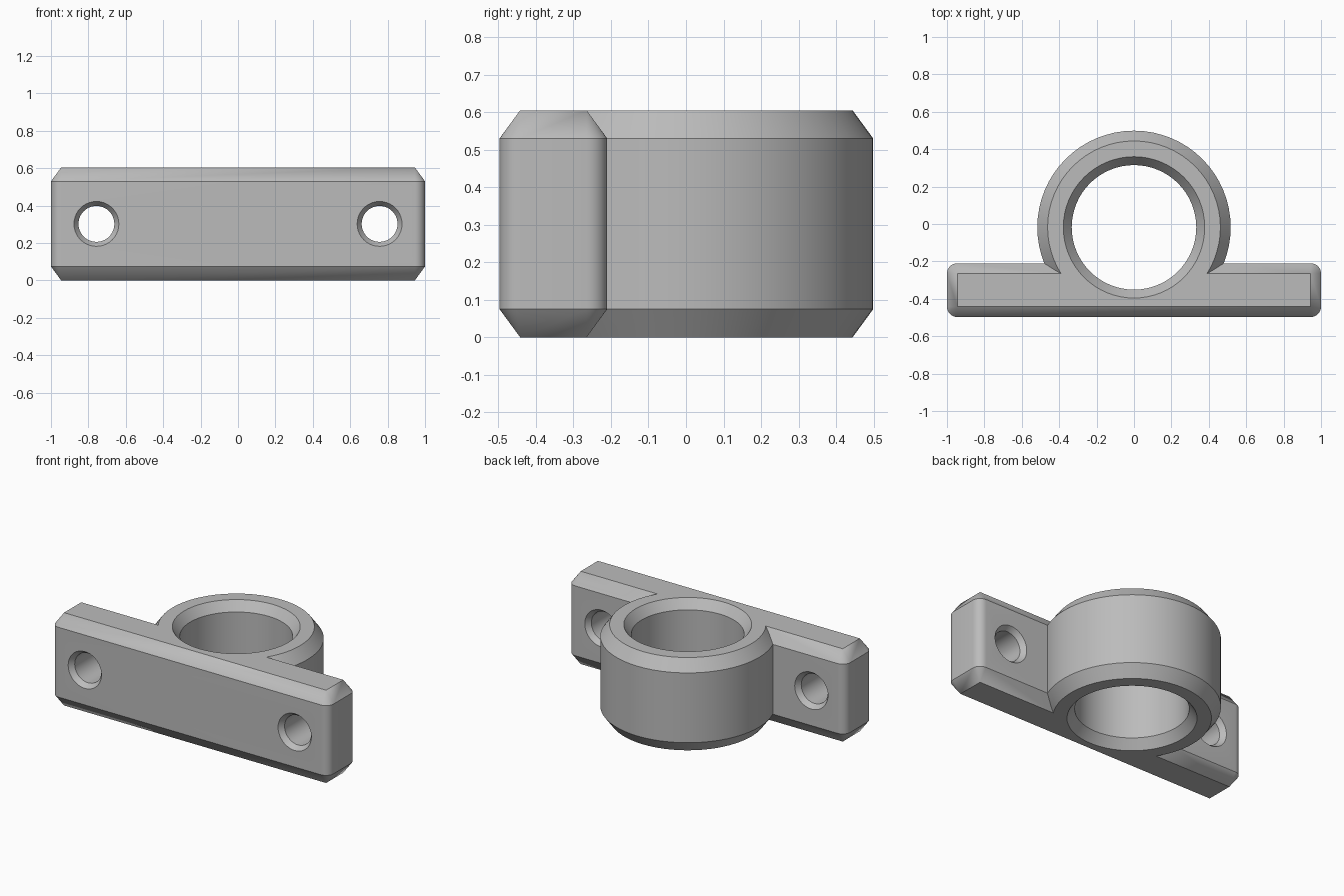
import bpy, bmesh, math
from mathutils import Matrix, Vector

if "Cube" in bpy.data.objects:
    bpy.data.objects.remove(bpy.data.objects["Cube"])

HEIGHT, RING_Y, FRONT, BACK = 0.605, -0.018, -0.497, -0.21
BEVEL, RISE = 0.055, 0.075

grey = bpy.data.materials.new("plain grey")
grey.use_nodes = True
grey.diffuse_color = (0.5, 0.5, 0.5, 1)
grey.node_tree.nodes["Principled BSDF"].inputs["Base Color"].default_value = (0.5, 0.5, 0.5, 1)


def circle(r, n):
    return [(r * math.cos(2 * math.pi * i / n), r * math.sin(2 * math.pi * i / n)) for i in range(n)]


def rounded_box(inset, steps=8):
    """Plate outline whose corner radius shrinks to zero at the full inset."""
    pts, r = [], BEVEL - inset
    hx, hy = 1 - BEVEL, (BACK - FRONT) / 2 - BEVEL
    for k, (sx, sy) in enumerate([(1, 1), (-1, 1), (-1, -1), (1, -1)]):
        for i in range(steps + 1):
            a = math.pi / 2 * (k + i / steps)
            pts.append((sx * hx + r * math.cos(a), sy * hy + r * math.sin(a)))
    return pts


def loft(name, sections, matrix, clip_y=None):
    """Closed solid through stacked outlines, given as (outline, z)."""
    bm = bmesh.new()
    loops = [[bm.verts.new((x, y, z)) for x, y in outline] for outline, z in sections]
    n = len(loops[0])
    for low, high in zip(loops, loops[1:]):
        for i in range(n):
            j = (i + 1) % n
            bm.faces.new((low[i], low[j], high[j], high[i]))
    bm.faces.new(loops[0][::-1])
    bm.faces.new(loops[-1])
    bmesh.ops.remove_doubles(bm, verts=bm.verts, dist=1e-5)
    bm.transform(matrix)
    if clip_y is not None:
        cut = bmesh.ops.bisect_plane(bm, geom=bm.verts[:] + bm.edges[:] + bm.faces[:],
                                     plane_co=(0, clip_y, 0), plane_no=(0, 1, 0), clear_inner=True)
        bmesh.ops.contextual_create(bm, geom=[e for e in cut["geom_cut"] if isinstance(e, bmesh.types.BMEdge)])
    bmesh.ops.recalc_face_normals(bm, faces=bm.faces)
    mesh = bpy.data.meshes.new(name)
    bm.to_mesh(mesh)
    bm.free()
    mesh.materials.append(grey)
    ob = bpy.data.objects.new(name, mesh)
    bpy.context.collection.objects.link(ob)
    return ob


def combine(target, other, operation):
    mod = target.modifiers.new(other.name, "BOOLEAN")
    mod.object, mod.operation, mod.solver = other, operation, "EXACT"
    bpy.ops.object.select_all(action="DESELECT")
    target.select_set(True)
    bpy.context.view_layer.objects.active = target
    bpy.ops.object.modifier_apply(modifier=mod.name)
    bpy.data.objects.remove(other)


def hole(name, r, wide, depth, length, matrix, n):
    """Cutter for a through hole, countersunk at both ends."""
    over = 0.05
    flare = wide + over * (wide - r) / depth
    levels = [(flare, -over), (r, depth), (r, length - depth), (flare, length + over)]
    return loft(name, [(circle(rad, n), z) for rad, z in levels], matrix)


levels = [(BEVEL, 0), (0, RISE), (0, HEIGHT - RISE), (BEVEL, HEIGHT)]
ring_place = Matrix.Translation((0, RING_Y, 0))

# Mounting plate with chamfered rims and rounded upright corners
bracket = loft("ring_bracket", [(rounded_box(i), z) for i, z in levels],
               Matrix.Translation((0, (FRONT + BACK) / 2, 0)))

# Ring body, trimmed inside the plate
ring = loft("ring_body", [(circle(0.517 - i, 64), z) for i, z in levels], ring_place, clip_y=-0.35)
combine(bracket, ring, "UNION")

# Central bore
combine(bracket, hole("bore", 0.333, 0.378, 0.06, HEIGHT, ring_place, 64), "DIFFERENCE")

# Screw holes
for side in (-1, 1):
    place = Matrix.Translation((side * 0.757, FRONT, HEIGHT / 2)) @ Matrix.Rotation(-math.pi / 2, 4, "X")
    combine(bracket, hole("screw_hole", 0.096, 0.12, 0.033, BACK - FRONT, place, 40), "DIFFERENCE")

bpy.ops.object.shade_smooth_by_angle(angle=math.radians(25))
